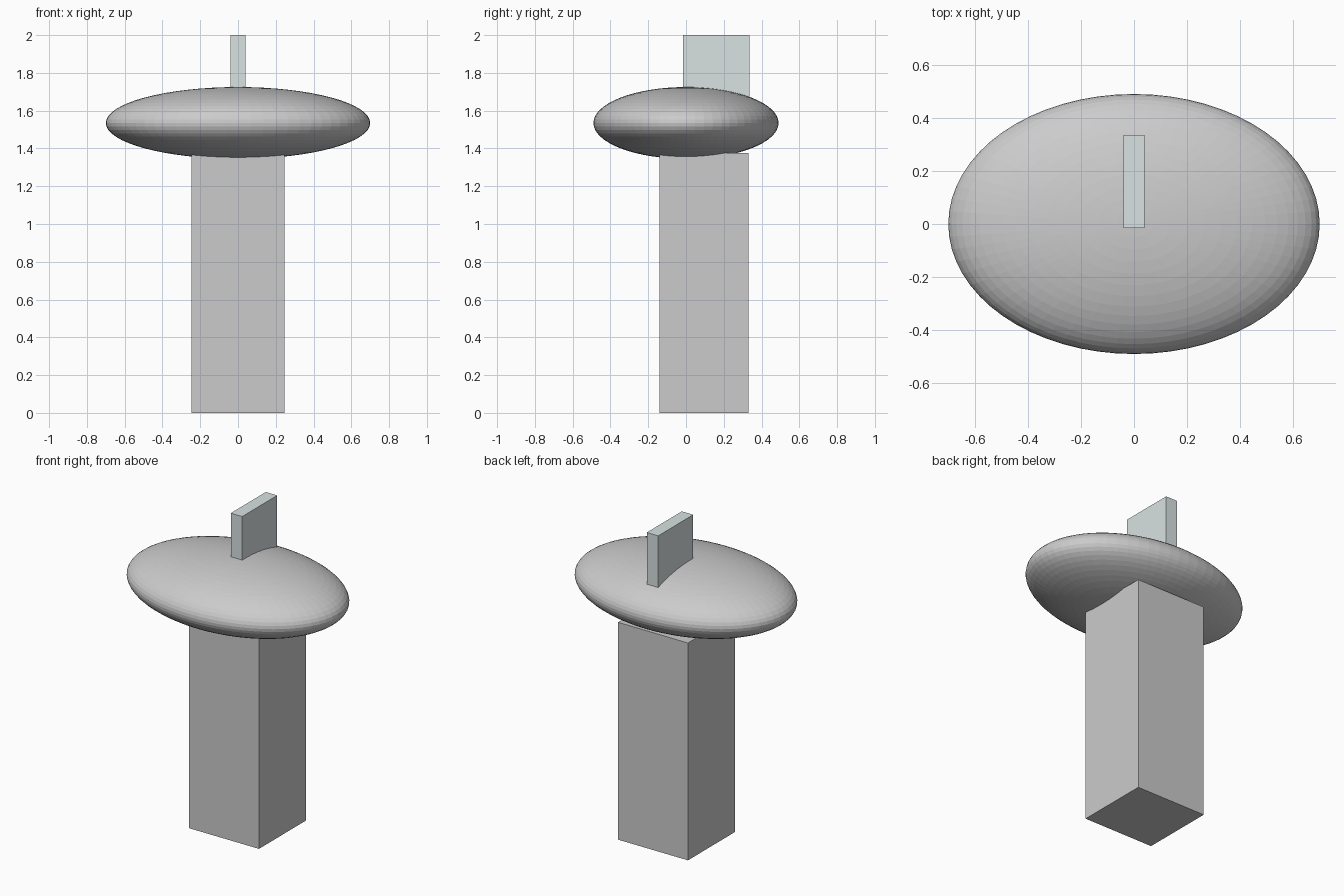
import bpy

if "Cube" in bpy.data.objects:
    bpy.data.objects.remove(bpy.data.objects["Cube"])


def box(name, x, y, z):
    """Axis-aligned box from (min, max) ranges."""
    bpy.ops.mesh.primitive_cube_add(size=1, location=[sum(r) / 2 for r in (x, y, z)])
    ob = bpy.context.object
    ob.name = name
    ob.scale = [r[1] - r[0] for r in (x, y, z)]
    bpy.ops.object.transform_apply(location=False, rotation=False, scale=True)
    return ob


# Square column, set slightly towards the back
box("column", (-0.245, 0.245), (-0.14, 0.33), (0, 1.375))

# Flattened ellipsoid head with fine flat facets
bpy.ops.mesh.primitive_uv_sphere_add(segments=64, ring_count=32, radius=1,
                                     location=(0, 0, 1.535))
head = bpy.context.object
head.name = "head"
head.scale = (0.70, 0.49, 0.19)
bpy.ops.object.transform_apply(location=False, rotation=False, scale=True)

# Thin upright fin on top, faintly blue-grey
fin = box("fin", (-0.04, 0.04), (-0.015, 0.335), (1.65, 2.0))
mat = bpy.data.materials.new("pale_blue_grey")
mat.diffuse_color = (0.69, 0.76, 0.76, 1)
mat.use_nodes = True
mat.node_tree.nodes["Principled BSDF"].inputs["Base Color"].default_value = mat.diffuse_color
fin.data.materials.append(mat)
